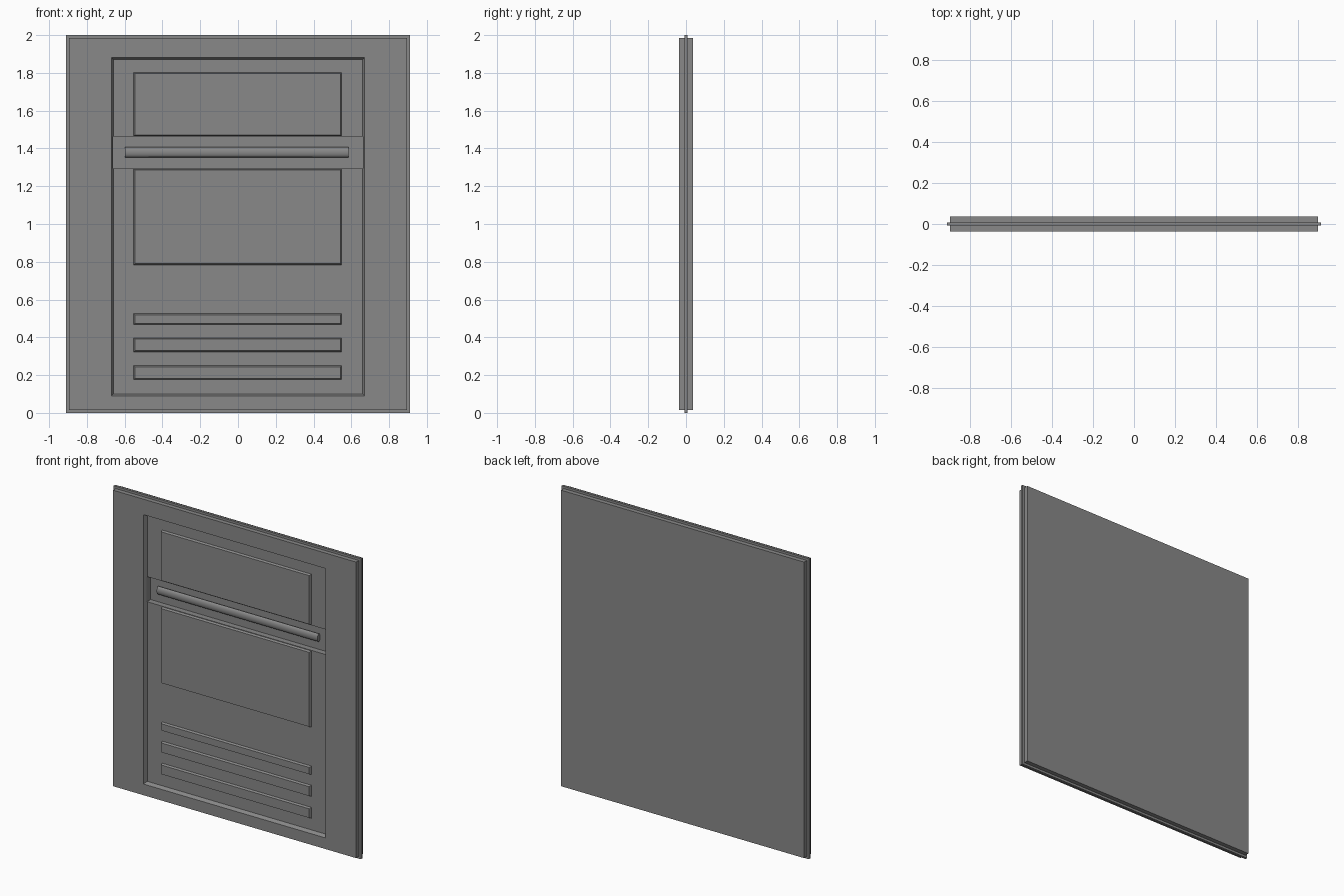
import bpy, bmesh, math

if "Cube" in bpy.data.objects:
    bpy.data.objects.remove(bpy.data.objects["Cube"])

FRONT, DOOR, POCKET, BACK = -0.037, -0.011, 0.027, 0.037

# Dark grey paint shared by every part
paint = bpy.data.materials.new("dark_grey")
paint.diffuse_color = (0.25, 0.25, 0.25, 1.0)
paint.use_nodes = True
paint.node_tree.nodes["Principled BSDF"].inputs["Base Color"].default_value = paint.diffuse_color


def frustum(name, x0, x1, y0, y1, z0, z1, inset=0.0):
    """Box whose far (y1) end is inset on all four sides."""
    bm = bmesh.new()
    rings = []
    for y, i in ((y0, 0.0), (y1, inset)):
        rings.append([bm.verts.new(p) for p in (
            (x0 + i, y, z0 + i), (x1 - i, y, z0 + i),
            (x1 - i, y, z1 - i), (x0 + i, y, z1 - i))])
    a, b = rings
    bm.faces.new(a)
    bm.faces.new(b[::-1])
    for k in range(4):
        n = (k + 1) % 4
        bm.faces.new((a[k], b[k], b[n], a[n]))
    bmesh.ops.recalc_face_normals(bm, faces=bm.faces)
    me = bpy.data.meshes.new(name)
    bm.to_mesh(me)
    bm.free()
    me.materials.append(paint)
    ob = bpy.data.objects.new(name, me)
    bpy.context.collection.objects.link(ob)
    return ob


def cut(target, cutter):
    cutter.hide_render = True
    cutter.hide_viewport = True
    mod = target.modifiers.new(cutter.name, 'BOOLEAN')
    mod.operation = 'DIFFERENCE'
    mod.solver = 'EXACT'
    mod.object = cutter


# Main slab with sloped door recess and deeper handle pocket
slab = frustum("wall_panel", -0.895, 0.895, FRONT, BACK, 0.015, 1.985)
# slope continues past the front plane so the cut is clean
cut(slab, frustum("door_recess_cutter", -0.682, 0.682, FRONT - 0.026, DOOR,
                  0.078, 1.893, 0.022))
cut(slab, frustum("handle_pocket_cutter", -0.663, 0.663, FRONT - 0.02, POCKET,
                  1.295, 1.462))

# Thin tongue strips around the slab edges
for side, s in (("left", -1), ("right", 1)):
    xs = sorted((s * 0.89, s * 0.91))
    frustum(side + "_edge_tongue", *xs, -0.008, 0.008, 0.0, 2.0)
for side, z0, z1 in (("bottom", 0.0, 0.02), ("top", 1.98, 2.0)):
    frustum(side + "_edge_tongue", -0.89, 0.89, -0.008, 0.008, z0, z1)

# Raised panels and slats on the door, with slightly sloped rims
raised = (("upper_door_panel", 1.466, 1.802), ("middle_door_panel", 0.784, 1.291),
          ("upper_slat", 0.468, 0.525), ("middle_slat", 0.323, 0.397),
          ("lower_slat", 0.177, 0.25))
for name, z0, z1 in raised:
    frustum(name, -0.552, 0.548, DOOR, DOOR - 0.014, z0, z1, 0.006)

# Flattened handle bar lying on the back of the pocket
bpy.ops.mesh.primitive_cylinder_add(vertices=12, radius=0.027, depth=1.184,
                                    location=(-0.006, 0.013, 1.38),
                                    rotation=(0, math.pi / 2, 0))
handle = bpy.context.object
handle.name = "handle_bar"
handle.scale.y = 0.55
handle.data.materials.append(paint)
bpy.ops.object.shade_smooth_by_angle(angle=math.radians(40))
